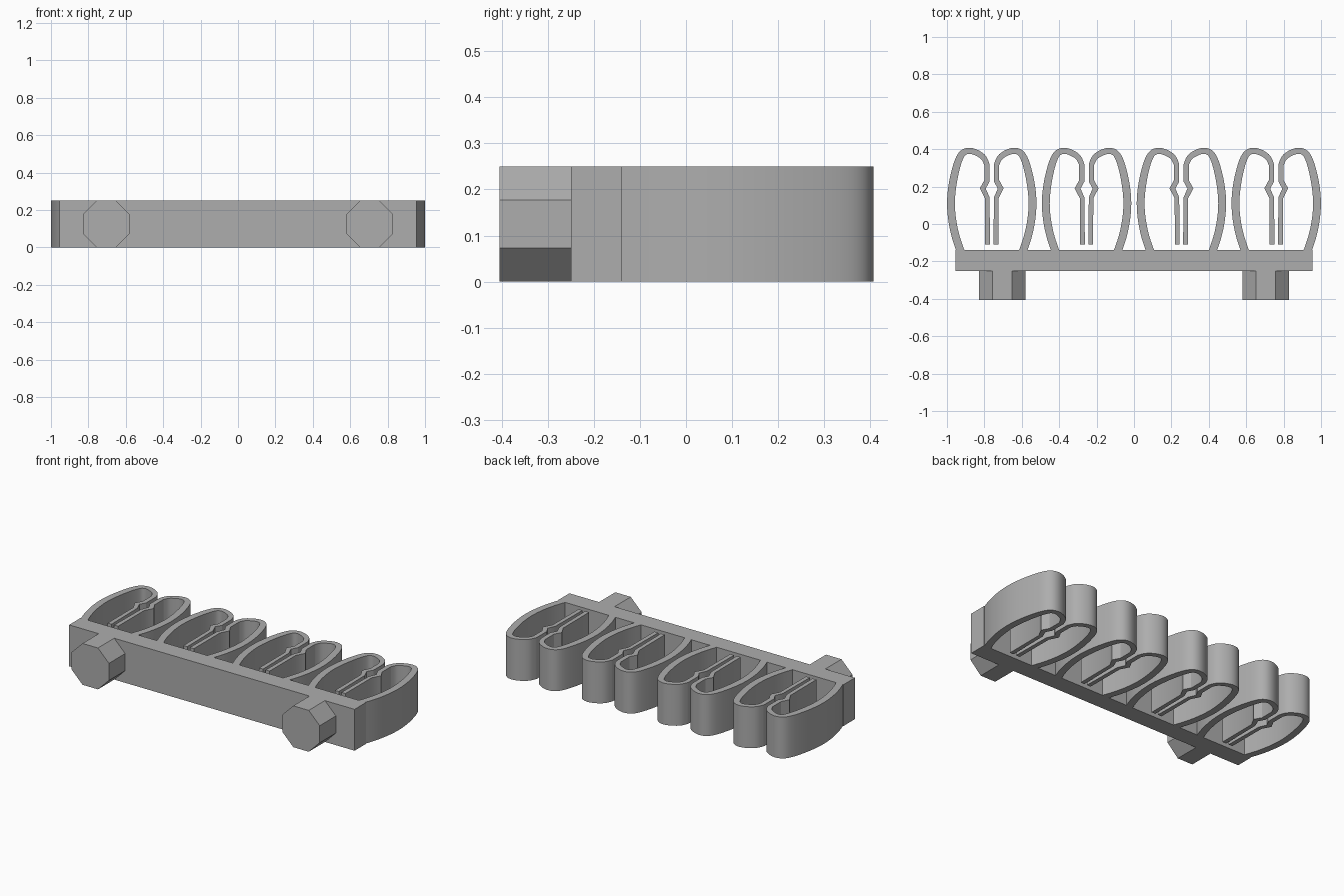
import bpy, bmesh, math
from mathutils import Vector

cube = bpy.data.objects.get("Cube")
if cube:
    bpy.data.objects.remove(cube, do_unlink=True)

HEIGHT = 0.25
grey = bpy.data.materials.new("mid grey plastic")
grey.use_nodes = True
colour = (0.42, 0.42, 0.42, 1)
grey.diffuse_color = colour
grey.node_tree.nodes["Principled BSDF"].inputs["Base Color"].default_value = colour


def finish(name, bm, smooth=False):
    bmesh.ops.recalc_face_normals(bm, faces=bm.faces[:])
    mesh = bpy.data.meshes.new(name)
    bm.to_mesh(mesh)
    bm.free()
    mesh.materials.append(grey)
    obj = bpy.data.objects.new(name, mesh)
    bpy.context.collection.objects.link(obj)
    if smooth:
        bpy.ops.object.select_all(action='DESELECT')
        obj.select_set(True)
        bpy.context.view_layer.objects.active = obj
        bpy.ops.object.shade_smooth_by_angle(angle=math.radians(28))
    return obj


def spline(points, steps=4):
    """Catmull-Rom curve through (x, y, half width) points."""
    p = [points[0]] + points + [points[-1]]
    out = []
    for a, b, c, d in zip(p, p[1:], p[2:], p[3:]):
        for i in range(steps):
            t = i / steps
            out.append(0.5 * (2 * b + (c - a) * t + (2 * a - 5 * b + 4 * c - d) * t * t
                              + (3 * b - a - 3 * c + d) * t ** 3))
    return out + [points[-1]]


def wall(bm, path, centre, side):
    """Upright strip of varying thickness along a path, mirrored by side."""
    rows = []
    for i, p in enumerate(path):
        q = path[max(i - 1, 0)]
        r = path[min(i + 1, len(path) - 1)]
        d0 = (p - q).xy.normalized()
        d1 = (r - p).xy.normalized()
        d = (d0 + d1).normalized()
        n = Vector((-d.y, d.x))
        # miter so the strip keeps its thickness at bends
        h = p.z / max(0.75, d.dot(d1 if d1.length else d0))
        corners = [p.xy + n * h, p.xy - n * h]
        rows.append([bm.verts.new((centre + side * c.x, c.y, z))
                     for z in (0, HEIGHT) for c in corners])
    for a, b in zip(rows, rows[1:]):
        for i, j in ((0, 1), (1, 3), (3, 2), (2, 0)):
            bm.faces.new((a[i], a[j], b[j], b[i]))
    for row in (rows[0], rows[-1]):
        bm.faces.new((row[0], row[1], row[3], row[2]))


# Backing bar
bm = bmesh.new()
bmesh.ops.create_cube(bm, size=1)
for v in bm.verts:
    v.co = (v.co.x * 1.91, -0.195 + v.co.y * 0.11, (v.co.z + 0.5) * HEIGHT)
finish("backing_bar", bm)

# Octagonal mounting pegs
for name, x in (("right_peg", -0.705), ("left_peg", 0.705)):
    bm = bmesh.new()
    bmesh.ops.create_cone(bm, cap_ends=True, segments=8, depth=0.157,
                          radius1=0.125 / math.cos(math.pi / 8),
                          radius2=0.125 / math.cos(math.pi / 8))
    for v in bm.verts:
        a = math.atan2(v.co.y, v.co.x)
        a = (math.floor(a / (math.pi / 4) + 0.01) + 0.5) * math.pi / 4
        r = v.co.xy.length
        v.co = (x + r * math.cos(a), -0.3265 + v.co.z, 0.125 + r * math.sin(a))
    finish(name, bm)

# Clip half: bowed outer wall curling over into a straight gripping arm
bow = [Vector(p) for p in (
    (0.163, -0.155, 0.021), (0.192, -0.07, 0.021), (0.211, 0.02, 0.021),
    (0.218, 0.11, 0.021), (0.211, 0.2, 0.021), (0.193, 0.29, 0.02),
    (0.172, 0.353, 0.019), (0.149, 0.383, 0.017), (0.115, 0.391, 0.016),
    (0.075, 0.378, 0.016), (0.043, 0.354, 0.015), (0.026, 0.318, 0.014))]
arm = [Vector(p) for p in (
    (0.026, 0.23, 0.014), (0.048, 0.19, 0.014), (0.024, 0.14, 0.012),
    (0.022, -0.11, 0.013))]
path = spline(bow) + arm

for k in range(4):
    centre = (k - 1.5) * 0.507
    for label, side in (("right", -1), ("left", 1)):
        bm = bmesh.new()
        wall(bm, path, centre, side)
        finish(f"clip_{k + 1}_{label}_half", bm, smooth=True)
